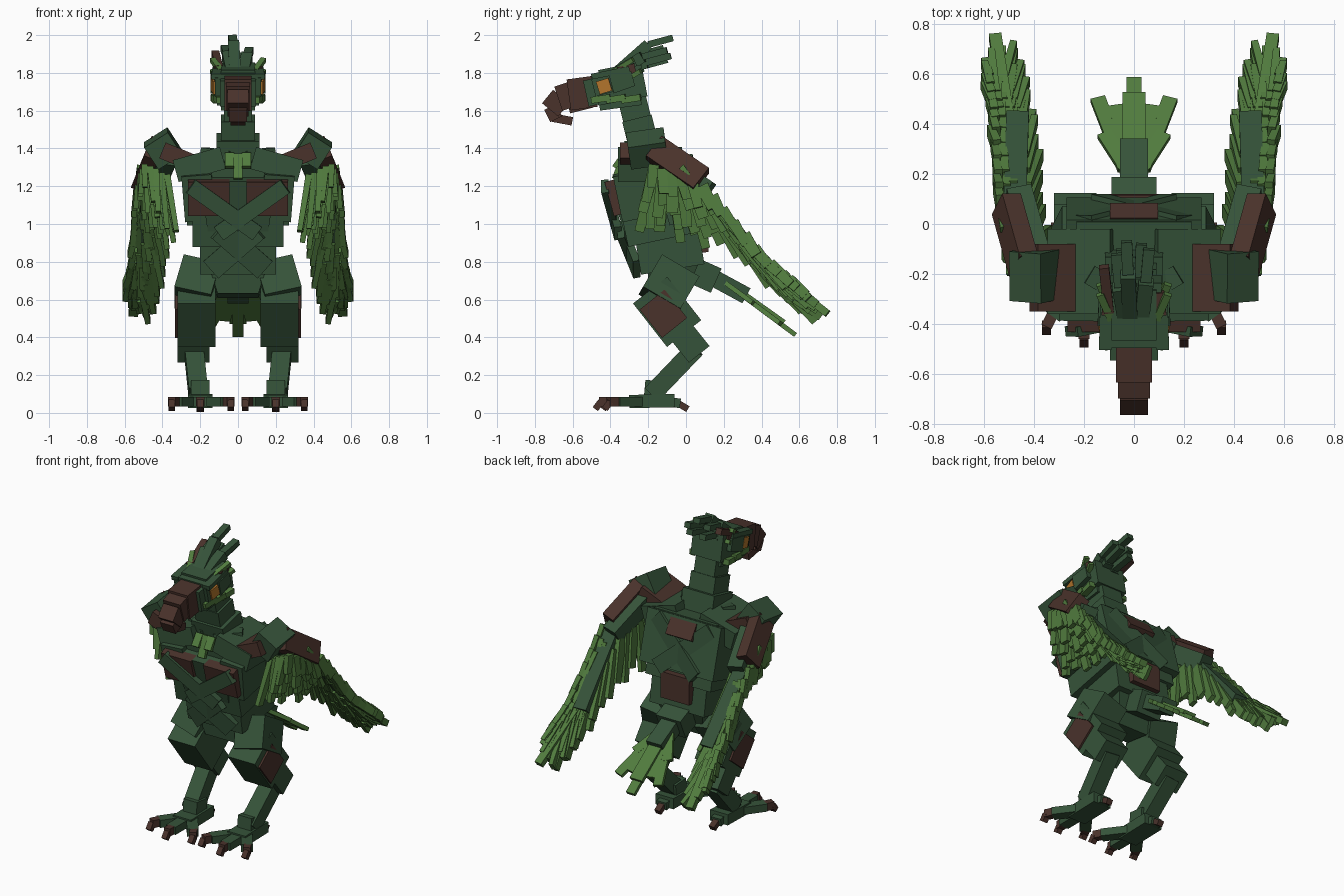
import bpy
import bmesh
import math
import random
from mathutils import Vector

random.seed(4)
if "Cube" in bpy.data.objects:
    bpy.data.objects.remove(bpy.data.objects["Cube"], do_unlink=True)


def make_material(name, red, green, blue):
    material = bpy.data.materials.new(name)
    material.use_nodes = True
    colour = (red, green, blue, 1)
    material.diffuse_color = colour
    material.node_tree.nodes["Principled BSDF"].inputs["Base Color"].default_value = colour
    return material


dark_green = make_material("dark green", .036, .086, .041)
leaf_green = make_material("leaf green", .082, .2, .048)
brown = make_material("bark brown", .068, .032, .024)
orange = make_material("eye orange", .45, .18, .025)


def beam(name, start, end, width, depth, colour=dark_green, side=(1, 0, 0), taper=1.0):
    """Box running from start to end; width is measured along the side direction."""
    start, end = Vector(start), Vector(end)
    along = (end - start).normalized()
    across = Vector(side)
    across = (across - along * across.dot(along)).normalized()
    up = along.cross(across)
    bm = bmesh.new()
    rings = []
    for centre, size in ((start, 1.0), (end, taper)):
        rings.append([bm.verts.new(centre + across * (width * size * i / 2) + up * (depth * size * j / 2))
                      for i, j in ((-1, -1), (1, -1), (1, 1), (-1, 1))])
    bm.faces.new(rings[0])
    bm.faces.new(rings[1])
    for k in range(4):
        n = (k + 1) % 4
        bm.faces.new((rings[0][k], rings[0][n], rings[1][n], rings[1][k]))
    bmesh.ops.recalc_face_normals(bm, faces=bm.faces)
    mesh = bpy.data.meshes.new(name)
    bm.to_mesh(mesh)
    bm.free()
    mesh.materials.append(colour)
    obj = bpy.data.objects.new(name, mesh)
    bpy.context.collection.objects.link(obj)
    return obj


def pair(name, start, end, width, depth, colour=dark_green, side=(1, 0, 0), taper=1.0):
    """The same beam on the left and, mirrored, on the right."""
    for label, sign in (("left_", 1), ("right_", -1)):
        flip = Vector((sign, 1, 1))
        beam(label + name, Vector(start) * flip, Vector(end) * flip, width, depth, colour,
             Vector(side) * flip, taper)


# Torso, leaning forward
beam("upper_chest", start=(0, -.17, 1.35), end=(0, -.14, 1.1), width=.46, depth=.36)
beam("rib_cage", start=(0, -.18, 1.25), end=(0, -.11, .92), width=.48, depth=.4)
beam("breast", start=(0, -.32, 1.25), end=(0, -.25, .98), width=.4, depth=.2, taper=.8)
beam("waist", start=(0, -.11, 1.0), end=(0, -.07, .76), width=.4, depth=.34)
beam("pelvis", start=(0, -.07, .84), end=(0, -.1, .62), width=.36, depth=.3, taper=.6)
beam("upper_back", start=(0, -.08, 1.34), end=(0, .01, 1.02), width=.54, depth=.2)
pair("shoulder_slope", start=(.08, -.19, 1.35), end=(.33, -.19, 1.28), width=.34, depth=.12, side=(0, 1, 0))
pair("side_rib", start=(.22, -.27, 1.28), end=(.2, -.22, 1.04), width=.16, depth=.24)

# Crossed bands and bark plates on the chest and back
pair("chest_band", start=(.25, -.43, 1.2), end=(-.1, -.36, .95), width=.085, depth=.04, side=(1, 0, -1))
pair("belly_band", start=(.14, -.26, .76), end=(-.1, -.345, .97), width=.12, depth=.04, side=(1, 0, 1))
pair("chest_plate", start=(.155, -.4, 1.23), end=(.155, -.35, 1.05), width=.22, depth=.065, colour=brown)
pair("back_band", start=(.2, .01, 1.33), end=(-.14, .095, 1.04), width=.1, depth=.05, side=(1, 0, -1))
beam("upper_back_plate", start=(0, -.01, 1.33), end=(0, .05, 1.24), width=.19, depth=.08, colour=brown)
beam("lower_back_plate", start=(0, .085, 1.02), end=(0, .09, .85), width=.21, depth=.06, colour=brown)

# Neck and collar
beam("neck_base", start=(0, -.2, 1.33), end=(0, -.23, 1.46), width=.23, depth=.2)
beam("neck_middle", start=(0, -.22, 1.4), end=(0, -.26, 1.56), width=.18, depth=.16)
beam("neck_top", start=(0, -.25, 1.52), end=(0, -.29, 1.68), width=.15, depth=.15)
pair("collar", start=(.03, -.29, 1.34), end=(.18, -.2, 1.36), width=.09, depth=.08, side=(0, 0, 1))
for x, drop in ((-.045, .05), (0, .11), (.045, .05)):
    beam("collar_leaf", start=(x, -.33, 1.37), end=(x, -.38, 1.35 - drop), width=.05, depth=.025,
         colour=leaf_green)

# Head
beam("skull", start=(0, -.48, 1.71), end=(0, -.22, 1.76), width=.22, depth=.17)
beam("brow_cap", start=(0, -.46, 1.79), end=(0, -.26, 1.83), width=.18, depth=.05)
beam("face", start=(0, -.53, 1.69), end=(0, -.44, 1.71), width=.19, depth=.14)
beam("jaw", start=(0, -.46, 1.64), end=(0, -.24, 1.67), width=.18, depth=.08)
pair("eye_rim", start=(.108, -.49, 1.725), end=(.12, -.37, 1.755), width=.025, depth=.1)
pair("eye", start=(.12, -.465, 1.72), end=(.13, -.4, 1.74), width=.025, depth=.07, colour=orange)
pair("temple", start=(.12, -.395, 1.74), end=(.12, -.28, 1.77), width=.05, depth=.1, taper=.8)
pair("brow", start=(.115, -.5, 1.78), end=(.11, -.3, 1.82), width=.05, depth=.03)
pair("brow_bark", start=(.11, -.36, 1.8), end=(.1, -.27, 1.82), width=.04, depth=.06, colour=brown)
for x, y in ((.095, -.5), (.105, -.42), (.11, -.34)):
    pair("cheek_leaf", start=(x, y, 1.655), end=(x + .015, y + .1, 1.67), width=.04, depth=.035,
         colour=leaf_green)

# Hooked beak, as a chain of shrinking overlapping blocks
hook = [(0, -.5, 1.7), (0, -.61, 1.685), (0, -.67, 1.665), (0, -.715, 1.61), (0, -.69, 1.56), (0, -.61, 1.545)]
for k, (near, far) in enumerate(zip(map(Vector, hook), map(Vector, hook[1:]))):
    thickness = (.165, .135, .11, .07, .045)[k]
    beam("upper_beak", start=near.lerp(far, -.2), end=near.lerp(far, 1.1), width=.145 - k * .017,
         depth=thickness, colour=brown)
beam("lower_beak", start=(0, -.5, 1.64), end=(0, -.62, 1.61), width=.08, depth=.05, colour=brown)

# Crest feathers
for x, y, z in ((-.03, -.07, 1.985), (-.07, -.12, 1.93), (.06, -.1, 1.92), (.03, -.08, 1.89), (-.05, -.1, 1.87)):
    bend = (x * .8, y - .13, z - .035)
    beam("crest_root", start=(x * .5, -.37, 1.8), end=bend, width=.06, depth=.06)
    beam("crest_tip", start=bend, end=(x, y, z), width=.045, depth=.035)
for y, z in ((-.28, 1.87), (-.24, 1.81)):
    pair("side_crest", start=(.09, y - .1, z - .06), end=(.135, y, z), width=.03, depth=.025, colour=leaf_green)
beam("bark_crest", start=(-.1, -.35, 1.82), end=(-.12, -.17, 1.9), width=.04, depth=.04, colour=brown)

# Shoulders and upper arms
pair("shoulder_cap", start=(.335, -.21, 1.44), end=(.46, -.2, 1.36), width=.2, depth=.14, side=(0, 1, .15))
pair("shoulder_plate", start=(.22, -.215, 1.315), end=(.4, -.215, 1.39), width=.27, depth=.09,
     colour=brown, side=(0, 1, 0))
pair("upper_arm", start=(.38, -.16, 1.36), end=(.46, .12, 1.17), width=.1, depth=.11)
pair("arm_plate", start=(.44, -.17, 1.4), end=(.51, .08, 1.23), width=.08, depth=.14, colour=brown,
     side=(1, 0, .4))
pair("arm_leaf", start=(.515, -.02, 1.3), end=(.535, .02, 1.26), width=.04, depth=.03, colour=leaf_green, taper=.3)

# Wings: forearm with rows of ragged, overlapping leaf feathers, the first row outermost
pair("forearm", start=(.475, .08, 1.18), end=(.465, .43, .785), width=.09, depth=.06)
pair("wing_tip", start=(.5, .4, .8), end=(.555, .75, .525), width=.05, depth=.04, colour=leaf_green)
arm = [Vector(p) for p in ((.43, -.17, 1.3), (.475, .1, 1.18), (.5, .4, .81), (.545, .58, .66))]
count = 17
for row in range(5):
    for k in range(count):
        t = k / (count - 1)
        section = min(int(t * 3), 2)
        root = arm[section].lerp(arm[section + 1], t * 3 - section)
        root = root + Vector(((.065 - .03 * row) * (1 - .5 * t * t), 0, .015 - .015 * row))
        angle = math.radians(max(100 - 110 * t, 68 - 27 * t) + random.uniform(-6, 6))
        reach = (.14 + .045 * row * (1 - .5 * t)) * (1 - .2 * t) * random.uniform(.85, 1.12)
        sway = .03 * t * (2 - row) / 2 - .05 * (1 - t) * row / 4 + random.uniform(-.012, .012)
        tip = root + Vector((sway, math.cos(angle) * reach, -math.sin(angle) * reach))
        pair("wing_feather", start=root, end=tip, width=.034, depth=random.uniform(.055, .075),
             colour=leaf_green, taper=.8)

# Tail
beam("tail_root", start=(0, -.02, .78), end=(0, .16, .7), width=.18, depth=.14)
beam("tail_stem", start=(0, .08, .75), end=(0, .32, .62), width=.11, depth=.09)
for x, y in ((0, .58), (.07, .47), (-.07, .47), (.145, .5), (-.145, .5), (.12, .36), (-.12, .36)):
    tip = (x, y, .66 - (y - .25) * .75)
    beam("tail_feather", start=(x * .25, .22, .68), end=tip, width=.06, depth=.025, colour=leaf_green)
beam("tail_spine", start=(0, .26, .665), end=(0, .52, .48), width=.09, depth=.025, colour=leaf_green)

# Legs
pair("hip", start=(.19, -.04, .76), end=(.24, -.14, .59), width=.2, depth=.23)
pair("thigh", start=(.22, -.19, .65), end=(.22, -.01, .42), width=.2, depth=.23)
pair("thigh_plate", start=(.32, -.18, .6), end=(.32, -.06, .45), width=.025, depth=.17, colour=brown)
pair("knee", start=(.235, -.05, .46), end=(.235, .07, .31), width=.17, depth=.14)
pair("shin", start=(.235, .05, .34), end=(.21, -.18, .1), width=.1, depth=.1)
pair("ankle", start=(.2, -.16, .17), end=(.2, -.17, .06), width=.1, depth=.11)

# Feet with three front toes, a back toe and claws
pair("foot", start=(.2, -.06, .065), end=(.2, -.3, .06), width=.13, depth=.07)
for x, y in ((.065, -.38), (.2, -.42), (.325, -.37)):
    pair("toe", start=(.2, -.2, .06), end=(x, y, .06), width=.07, depth=.05)
    spread = (x - .2) * .2
    pair("claw", start=(x, y + .01, .06), end=(x + spread, y - .04, .06), width=.045, depth=.05, colour=brown)
    pair("claw_tip", start=(x + spread, y - .03, .06), end=(x + spread, y - .06, .02),
         width=.035, depth=.035, colour=brown)
pair("back_toe", start=(.2, -.1, .06), end=(.2, -.03, .05), width=.07, depth=.05)
pair("back_claw", start=(.2, -.04, .05), end=(.2, .01, .02), width=.04, depth=.035, colour=brown)
